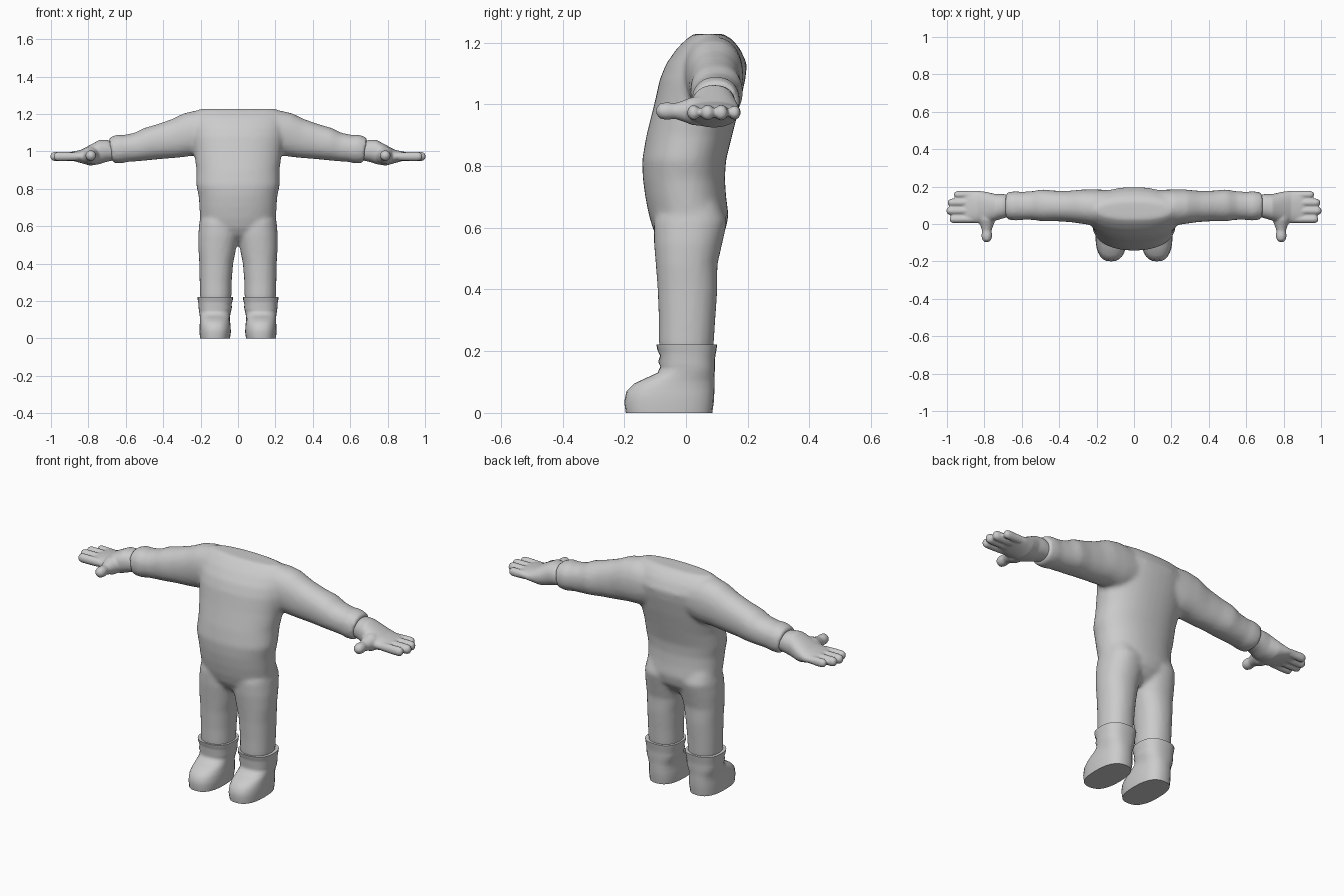
import bpy, bmesh, math
from mathutils import Vector

grey = bpy.data.materials.new("soft grey")
grey.diffuse_color = (0.6, 0.6, 0.6, 1)


def loft(bm, axis, rings, n=28, power=2.2, lean=0.0):
    """Closed tube along an axis; ring = (position, a_min, a_max, b_min, b_max)."""
    loops = []
    for t, a0, a1, b0, b1 in rings:
        loop = []
        for i in range(n):
            ang = 2 * math.pi * i / n
            c, s = math.cos(ang), math.sin(ang)
            a = (a0 + a1) / 2 + (a1 - a0) / 2 * math.copysign(abs(c) ** (2 / power), c)
            off = (b1 - b0) / 2 * math.copysign(abs(s) ** (2 / power), s)
            b, p = (b0 + b1) / 2 + off, t + lean * off
            co = {"z": (a, b, p), "x": (p, a, b), "y": (a, p, b)}[axis]
            loop.append(bm.verts.new(co))
        loops.append(loop)
    faces = [bm.faces.new(loops[0]), bm.faces.new(loops[-1])]
    for lo, hi in zip(loops, loops[1:]):
        for i in range(n):
            j = (i + 1) % n
            faces.append(bm.faces.new((lo[i], lo[j], hi[j], hi[i])))
    bmesh.ops.recalc_face_normals(bm, faces=faces)


def finish(bm, name, voxel=None, smooth=0, mirror=True):
    mesh = bpy.data.meshes.new(name)
    bm.to_mesh(mesh)
    bm.free()
    mesh.materials.append(grey)
    ob = bpy.data.objects.new(name, mesh)
    bpy.context.collection.objects.link(ob)
    bpy.context.view_layer.objects.active = ob
    ob.select_set(True)
    bpy.ops.object.shade_smooth_by_angle(angle=math.radians(50))
    ob.select_set(False)
    if voxel:
        rm = ob.modifiers.new("blend", "REMESH")
        rm.mode, rm.voxel_size, rm.use_smooth_shade = "VOXEL", voxel, True
        sm = ob.modifiers.new("soften", "SMOOTH")
        sm.factor, sm.iterations = 0.5, smooth
    if mirror:
        mr = ob.modifiers.new("mirror", "MIRROR")
        mr.use_mirror_merge = False
    return ob


# Suit: torso, legs and sleeves blended into one skin
bm = bmesh.new()
torso = [(0.515, 0.04, -0.03, 0.06), (0.55, 0.13, -0.08, 0.10),
         (0.59, 0.185, -0.105, 0.128), (0.64, 0.203, -0.12, 0.138),
         (0.70, 0.206, -0.132, 0.130), (0.76, 0.21, -0.14, 0.126),
         (0.82, 0.223, -0.142, 0.130), (0.90, 0.222, -0.128, 0.150),
         (1.00, 0.235, -0.103, 0.175), (1.08, 0.25, -0.085, 0.192),
         (1.13, 0.255, -0.065, 0.198), (1.18, 0.25, -0.03, 0.175),
         (1.21, 0.235, 0.0, 0.15), (1.228, 0.20, 0.025, 0.12)]
loft(bm, "z", [(z, -w, w, f, b) for z, w, f, b in torso], n=40)
leg = [(0.15, 0.045, 0.19, -0.07, 0.075), (0.22, 0.036, 0.203, -0.088, 0.09),
       (0.30, 0.034, 0.205, -0.088, 0.095), (0.40, 0.026, 0.207, -0.092, 0.102),
       (0.48, 0.010, 0.212, -0.098, 0.102), (0.55, -0.005, 0.213, -0.104, 0.118),
       (0.62, -0.005, 0.207, -0.105, 0.134), (0.68, 0.02, 0.195, -0.08, 0.11)]
arm = [(0.10, 0.0, 0.18, 1.0, 1.21), (0.20, -0.01, 0.185, 0.975, 1.22),
       (0.27, 0.0, 0.185, 0.975, 1.205), (0.34, 0.01, 0.178, 0.966, 1.172),
       (0.42, 0.015, 0.178, 0.96, 1.145), (0.49, 0.014, 0.185, 0.953, 1.125),
       (0.54, 0.022, 0.176, 0.948, 1.10), (0.60, 0.022, 0.172, 0.944, 1.088),
       (0.635, 0.018, 0.175, 0.936, 1.09), (0.68, 0.025, 0.17, 0.936, 1.074)]
for side in (1, -1):
    loft(bm, "z", [(z, *sorted((side * a, side * b)), f, k) for z, a, b, f, k in leg])
    loft(bm, "x", [(side * x, *rest) for x, *rest in arm], lean=side * 0.15)
finish(bm, "suit", 0.012, 4, mirror=False)

# Hands: wrist and palm, four fingers, thumb
bm = bmesh.new()
palm = [(0.65, 0.045, 0.155, 0.955, 1.045), (0.70, 0.03, 0.16, 0.945, 1.062),
        (0.74, 0.018, 0.16, 0.932, 1.062), (0.79, 0.006, 0.172, 0.924, 1.035),
        (0.84, 0.004, 0.178, 0.938, 1.008), (0.89, 0.008, 0.178, 0.952, 0.998),
        (0.915, 0.014, 0.17, 0.958, 0.99)]
loft(bm, "x", palm)
for y, tip, r in ((0.025, 0.985, 0.021), (0.070, 1.002, 0.022),
                  (0.114, 0.995, 0.022), (0.157, 0.962, 0.020)):
    shape = [(0.86, 0.9), (0.92, 1), (tip - 0.02, 1), (tip - 0.007, 0.8), (tip, 0.4)]
    loft(bm, "x", [(x, y - r * k, y + r * k, 0.973 - r * 1.15 * k, 0.973 + r * 1.15 * k)
                   for x, k in shape], n=16, power=2)
thumb = [(0.07, 0.05), (0.02, 0.046), (-0.01, 0.034), (-0.035, 0.026),
         (-0.065, 0.029), (-0.085, 0.024), (-0.096, 0.011)]
loft(bm, "y", [(y, 0.787 - r, 0.787 + r, 0.978 - r, 0.978 + r) for y, r in thumb],
     n=16, power=2)
finish(bm, "hand", 0.006, 3)

# Boots: flat sole, round toe, creased shaft with a collar
bm = bmesh.new()
boot = [(0.0, 0.043, 0.203, -0.195, 0.085), (0.035, 0.038, 0.206, -0.2, 0.09),
        (0.07, 0.040, 0.205, -0.193, 0.092), (0.095, 0.043, 0.203, -0.168, 0.092),
        (0.115, 0.043, 0.204, -0.125, 0.092), (0.13, 0.041, 0.206, -0.092, 0.093),
        (0.15, 0.036, 0.209, -0.083, 0.094), (0.165, 0.033, 0.211, -0.09, 0.094),
        (0.185, 0.034, 0.211, -0.084, 0.095), (0.205, 0.028, 0.215, -0.093, 0.099),
        (0.222, 0.027, 0.217, -0.096, 0.101)]
loft(bm, "z", boot, power=2.5)
finish(bm, "boot")
